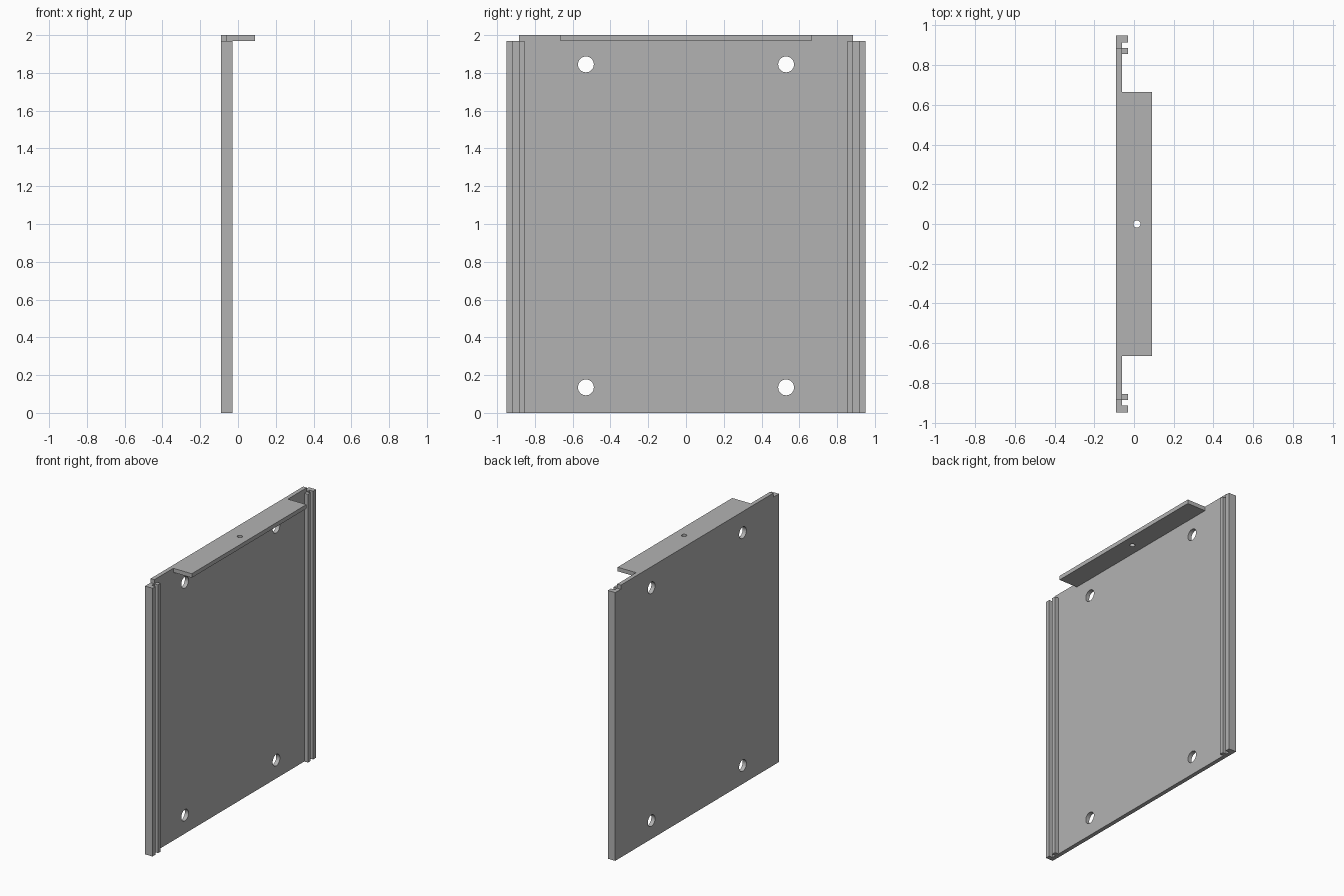
import bpy
import bmesh
from mathutils import Vector

cube = bpy.data.objects.get("Cube")
if cube:
    bpy.data.objects.remove(cube, do_unlink=True)

BACK, FACE, RAIL, LIP = -0.09, -0.06, -0.03, 0.09
LEDGE, TOP = 1.97, 2.0

gray = bpy.data.materials.new("light gray")
gray.use_nodes = True
gray.diffuse_color = (0.45, 0.45, 0.45, 1)
gray.node_tree.nodes["Principled BSDF"].inputs["Base Color"].default_value = (0.45, 0.45, 0.45, 1)


def extrude_profile(name, half, z0, z1):
    """Mirror a half outline across y = 0 and extrude it upwards."""
    outline = half + [(x, -y) for x, y in reversed(half)]
    bm = bmesh.new()
    face = bm.faces.new([bm.verts.new((x, y, z0)) for x, y in outline])
    ext = bmesh.ops.extrude_face_region(bm, geom=[face])
    verts = [g for g in ext["geom"] if isinstance(g, bmesh.types.BMVert)]
    bmesh.ops.translate(bm, verts=verts, vec=(0, 0, z1 - z0))
    bmesh.ops.recalc_face_normals(bm, faces=bm.faces)
    mesh = bpy.data.meshes.new(name)
    bm.to_mesh(mesh)
    bm.free()
    mesh.materials.append(gray)
    obj = bpy.data.objects.new(name, mesh)
    bpy.context.collection.objects.link(obj)
    return obj


def drill(target, location, axis, radius):
    """Cut a round hole through the target along an axis."""
    bpy.ops.mesh.primitive_cylinder_add(vertices=32, radius=radius, depth=0.2, location=location)
    cutter = bpy.context.object
    cutter.name = "hole_cutter"
    cutter.rotation_euler = Vector(axis).to_track_quat("Z", "Y").to_euler()
    cutter.data.materials.append(gray)
    cutter.hide_render = True
    cutter.hide_set(True)
    cutter.display_type = "WIRE"
    mod = target.modifiers.new("hole", "BOOLEAN")
    mod.operation = "DIFFERENCE"
    mod.solver = "EXACT"
    mod.object = cutter


# Back panel with a grooved pair of rails along each side
panel = extrude_profile("panel_with_rails", [
    (BACK, 0.95), (RAIL, 0.95), (RAIL, 0.915), (FACE, 0.915),
    (FACE, 0.885), (RAIL, 0.885), (RAIL, 0.855), (FACE, 0.855),
], 0, LEDGE)

# Top strip and the mounting flange that stands out from it
flange = extrude_profile("top_flange", [
    (BACK, 0.885), (FACE, 0.885), (FACE, 0.665), (LIP, 0.665),
], LEDGE, TOP)

# Four mounting holes in the panel, one small hole in the flange
for y in (-0.53, 0.53):
    for z in (0.135, 1.845):
        drill(panel, (-0.075, y, z), (1, 0, 0), 0.042)
drill(flange, (0.015, 0, 1.985), (0, 0, 1), 0.018)

# Apply the cuts, discard the cutters and keep edges crisp
for obj in (panel, flange):
    bpy.ops.object.select_all(action="DESELECT")
    obj.select_set(True)
    bpy.context.view_layer.objects.active = obj
    for mod in list(obj.modifiers):
        cutter = mod.object
        bpy.ops.object.modifier_apply(modifier=mod.name)
        bpy.data.objects.remove(cutter, do_unlink=True)
    bpy.ops.object.shade_smooth_by_angle()
